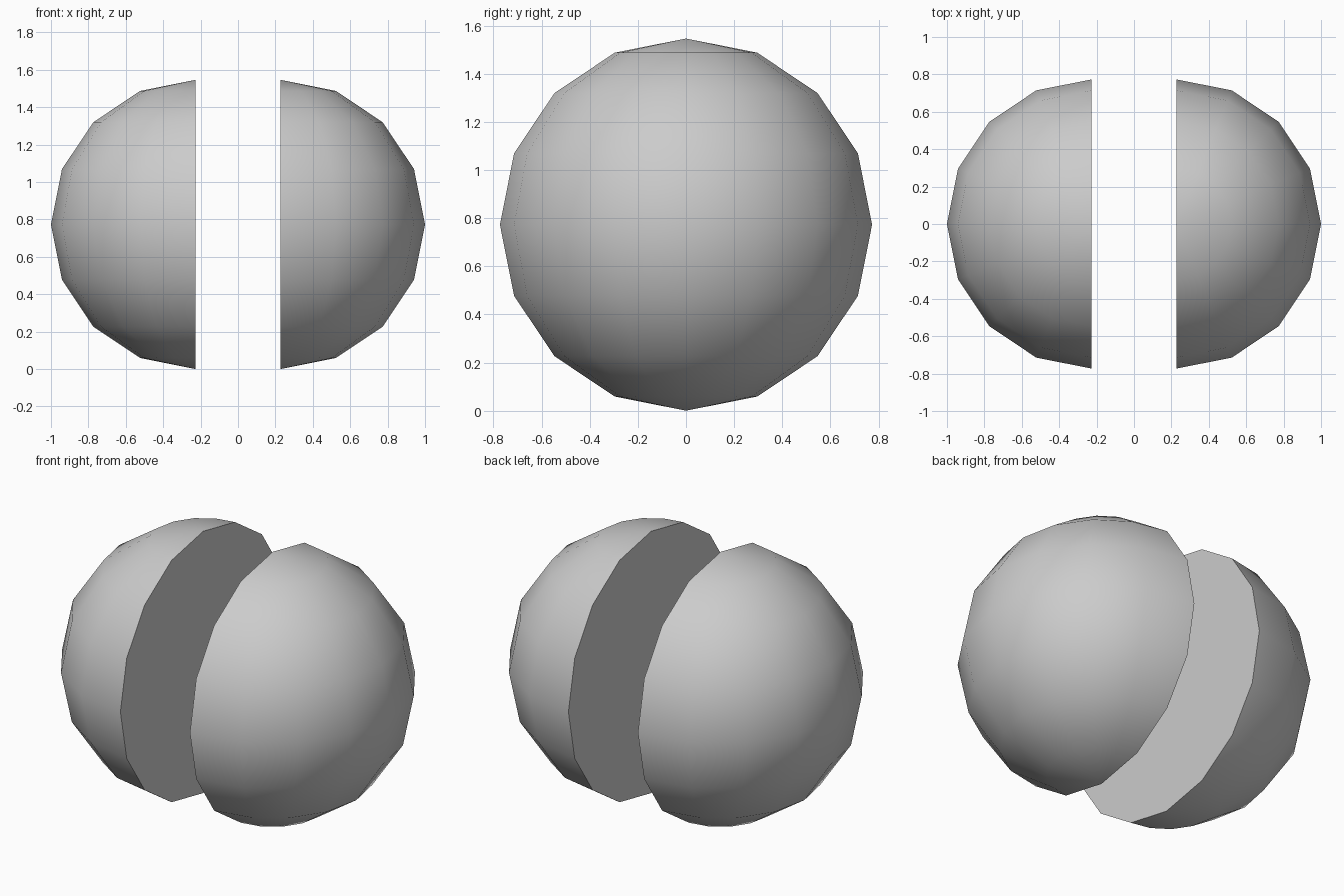
import bpy, bmesh, math
from mathutils import Vector

if "Cube" in bpy.data.objects:
    bpy.data.objects.remove(bpy.data.objects["Cube"])

R = 0.773          # radius of the hemispheres
GAP = 1.0 - R      # half the gap between the flat faces


def half_ball(name, side):
    # Low-poly sphere, poles along z, cut at x = 0 and capped
    bm = bmesh.new()
    bmesh.ops.create_uvsphere(bm, u_segments=16, v_segments=8, radius=R)
    cut = bmesh.ops.bisect_plane(
        bm, geom=bm.verts[:] + bm.edges[:] + bm.faces[:], dist=1e-4,
        plane_co=Vector((0, 0, 0)), plane_no=Vector((side, 0, 0)),
        clear_inner=True)
    rim = [e for e in bm.edges if e.is_boundary]
    bmesh.ops.holes_fill(bm, edges=rim, sides=0)
    bmesh.ops.recalc_face_normals(bm, faces=bm.faces[:])
    # Smooth dome, sharp rim, flat cap
    for f in bm.faces:
        f.smooth = abs(f.normal.x) < 0.999
    for e in rim:
        if e.is_valid:
            e.smooth = False
    mesh = bpy.data.meshes.new(name)
    bm.to_mesh(mesh)
    bm.free()
    obj = bpy.data.objects.new(name, mesh)
    obj.location = (side * GAP, 0, R)
    bpy.context.collection.objects.link(obj)
    return obj


# The two halves, flat faces towards each other
half_ball("left_hemisphere", -1)
half_ball("right_hemisphere", 1)
